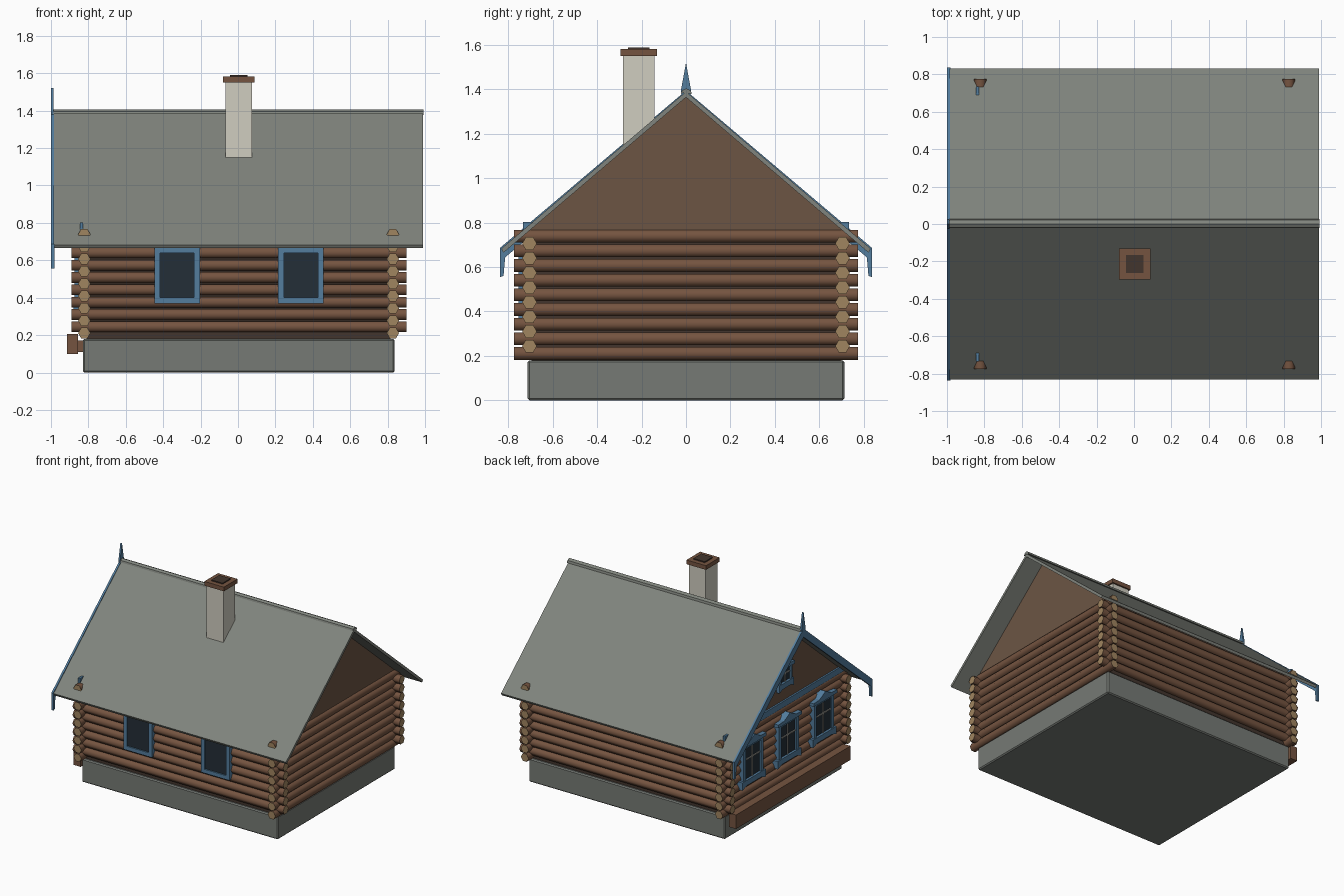
import bpy
import bmesh
import math

cube = bpy.data.objects.get("Cube")
if cube:
    bpy.data.objects.remove(cube, do_unlink=True)


def material(name, rgb):
    lin = [((c / 255 + 0.055) / 1.055) ** 2.4 for c in rgb] + [1]
    m = bpy.data.materials.new(name)
    m.use_nodes = True
    m.diffuse_color = lin
    m.node_tree.nodes["Principled BSDF"].inputs["Base Color"].default_value = lin
    return m


ROOF = material("roof_grey", (128, 132, 125))
STONE = material("foundation_grey", (118, 122, 117))
LOG = material("log_brown", (117, 84, 64))
GABLE = material("gable_brown", (108, 85, 68))
END = material("log_end_tan", (160, 133, 96))
BLUE = material("trim_blue", (83, 125, 158))
GLASS = material("window_dark", (36, 46, 55))
PLASTER = material("chimney_cream", (208, 205, 192))
DARK = material("dark_brown", (66, 53, 45))
BAR = material("mullion_grey", (165, 165, 158))


def add_prism(bm, axis, pts, lo, hi, cap=0):
    """Extrude a 2D outline along an axis; cap is the end-face material index."""
    def place(p, t):
        return {"x": (t, p[0], p[1]), "y": (p[0], t, p[1])}[axis]
    a = [bm.verts.new(place(p, lo)) for p in pts]
    b = [bm.verts.new(place(p, hi)) for p in pts]
    faces = [bm.faces.new(a), bm.faces.new(b)]
    for f in faces:
        f.material_index = cap
    n = len(pts)
    for i in range(n):
        j = (i + 1) % n
        faces.append(bm.faces.new((a[i], a[j], b[j], b[i])))
    bmesh.ops.recalc_face_normals(bm, faces=faces)


def finish(name, bm, *mats):
    me = bpy.data.meshes.new(name)
    bm.to_mesh(me)
    bm.free()
    for m in mats:
        me.materials.append(m)
    ob = bpy.data.objects.new(name, me)
    bpy.context.collection.objects.link(ob)
    return ob


def prism(name, mat, axis, pts, lo, hi):
    bm = bmesh.new()
    add_prism(bm, axis, pts, lo, hi)
    return finish(name, bm, mat)


def rect(u0, u1, z0, z1):
    return [(u0, z0), (u1, z0), (u1, z1), (u0, z1)]


def box(name, mat, x, y, z):
    return prism(name, mat, "x", rect(*y, *z), *x)


def frame(name, axis, u, z, border, lo, hi):
    """Four trim boards around an opening."""
    bm = bmesh.new()
    for a, b in ((u[0], u[0] + border), (u[1] - border, u[1])):
        add_prism(bm, axis, rect(a, b, *z), lo, hi)
    for a, b in ((z[0], z[0] + border), (z[1] - border, z[1])):
        add_prism(bm, axis, rect(u[0] + border, u[1] - border, a, b), lo, hi)
    return finish(name, bm, BLUE)


# Foundation and solid wall core
base = box("foundation", STONE, (-0.83, 0.838), (-0.713, 0.713), (0, 0.18))
bevel = base.modifiers.new("soft_edges", "BEVEL")
bevel.width = 0.008
box("wall_core", DARK, (-0.81, 0.815), (-0.695, 0.695), (0.175, 0.765))

# Interlocking hexagonal logs with pale ends
PITCH = 0.066
R = 0.033
hexagon = [(R * math.cos(k * math.pi / 3), R * math.sin(k * math.pi / 3)) for k in range(6)]


def log_walls(name, axis, offsets, first_z, rows, lo, hi):
    bm = bmesh.new()
    for u in offsets:
        for row in range(rows):
            z = first_z + row * PITCH
            add_prism(bm, axis, [(u + p, z + q) for p, q in hexagon], lo, hi, cap=1)
    ob = finish(name, bm, LOG, END)
    bpy.ops.object.select_all(action="DESELECT")
    ob.select_set(True)
    bpy.context.view_layer.objects.active = ob
    bpy.ops.object.shade_smooth_by_angle(angle=math.radians(65))


log_walls("long_wall_logs", "x", (-0.705, 0.705), 0.244, 8, -0.89, 0.9)
log_walls("gable_wall_logs", "y", (-0.822, 0.828), 0.211, 9, -0.775, 0.775)

# Gable infill
prism("gable_infill", GABLE, "x", [(-0.71, 0.765), (0.71, 0.765), (0, 1.368)], -0.832, 0.838)

# Roof slabs and ridge cap
EAVE, EAVE_Z, RIDGE_Z = 0.832, 0.683, 1.39
prism("roof", ROOF, "x",
      [(-EAVE, EAVE_Z), (0, RIDGE_Z), (EAVE, EAVE_Z),
       (EAVE - 0.01, EAVE_Z - 0.018), (0, RIDGE_Z - 0.025), (-EAVE + 0.01, EAVE_Z - 0.018)],
      -0.99, 0.99)
prism("ridge_cap", ROOF, "x",
      [(-0.022, 1.382), (-0.018, 1.395), (0, 1.405), (0.022, 1.395), (0.026, 1.378), (0, 1.385)],
      -0.99, 0.993)

# Bargeboards with hanging ends, and the ridge finial
for side, s in (("front", -1), ("back", 1)):
    prism("bargeboard_" + side, BLUE, "x",
          [(0, 1.395), (s * 0.837, 0.687), (s * 0.837, 0.625), (0, 1.33)], -1.0, -0.985)
    prism("bargeboard_drop_" + side, BLUE, "x",
          [(s * 0.822, 0.56), (s * 0.838, 0.555), (s * 0.838, 0.685), (s * 0.815, 0.685),
           (s * 0.815, 0.64)], -1.0, -0.982)
prism("finial", BLUE, "x",
      [(-0.012, 1.34), (0.012, 1.34), (0.023, 1.395), (0, 1.52), (-0.023, 1.395)], -1.0, -0.986)

# Chimney
CX, CY = 0.004, -0.213
for name, mat, r, z in (("chimney_stack", PLASTER, 0.071, (1.1, 1.55)),
                        ("chimney_cap", LOG, 0.083, (1.55, 1.582)),
                        ("chimney_opening", DARK, 0.048, (1.575, 1.59))):
    box(name, mat, (CX - r, CX + r), (CY - r, CY + r), z)

# Plain windows on the front wall
for side, x in (("right", -0.325), ("left", 0.336)):
    frame("front_window_frame_" + side, "y", (x - 0.121, x + 0.121), (0.37, 0.67), 0.03, -0.755, -0.69)
    box("front_window_pane_" + side, GLASS, (x - 0.1, x + 0.1), (-0.745, -0.69), (0.39, 0.65))


def carved_window(name, y, z0, z1, half, border, x):
    """Framed window with cross bars, pointed hood and flared sill."""
    frame(name + "_frame", "x", (y - half, y + half), (z0, z1), border, x - 0.016, x + 0.05)
    box(name + "_pane", GLASS, (x - 0.004, x + 0.04),
        (y - half + 0.01, y + half - 0.01), (z0 + 0.01, z1 - 0.01))
    bar_z = z0 + 0.6 * (z1 - z0)
    box(name + "_upright_bar", BAR, (x - 0.01, x), (y - 0.005, y + 0.005), (z0 + border, z1 - border))
    box(name + "_cross_bar", BAR, (x - 0.01, x),
        (y - half + border, y + half - border), (bar_z - 0.005, bar_z + 0.005))
    w = half * 1.18
    hood = [(-w, -0.012), (w, -0.012), (w, 0.012), (half * 0.6, 0.016),
            (0, half * 0.45), (-half * 0.6, 0.016), (-w, 0.012)]
    prism(name + "_hood", BLUE, "x", [(y + p, z1 + q) for p, q in hood], x - 0.028, x + 0.04)
    sill = [(-w, 0.03), (-w, -0.03), (-half * 0.7, -0.012), (half * 0.7, -0.012), (w, -0.03), (w, 0.03)]
    prism(name + "_sill", BLUE, "x", [(y + p, z0 + q) for p, q in sill], x - 0.022, x + 0.04)


# Decorated end wall: three windows, attic window, trim band and ledge plank
for label, y in (("back", 0.43), ("middle", 0), ("front", -0.43)):
    carved_window("end_window_" + label, y, 0.365, 0.665, 0.121, 0.03, -0.858)
carved_window("attic_window", 0, 0.92, 1.07, 0.075, 0.02, -0.836)
box("gable_trim_band", BLUE, (-0.845, -0.828), (-0.735, 0.735), (0.755, 0.803))
box("ledge_plank", LOG, (-0.915, -0.855), (-0.69, 0.7), (0.1, 0.207))
for y in (-0.5, 0, 0.5):
    box("ledge_bracket", LOG, (-0.86, -0.82), (y - 0.02, y + 0.02), (0.11, 0.17))
